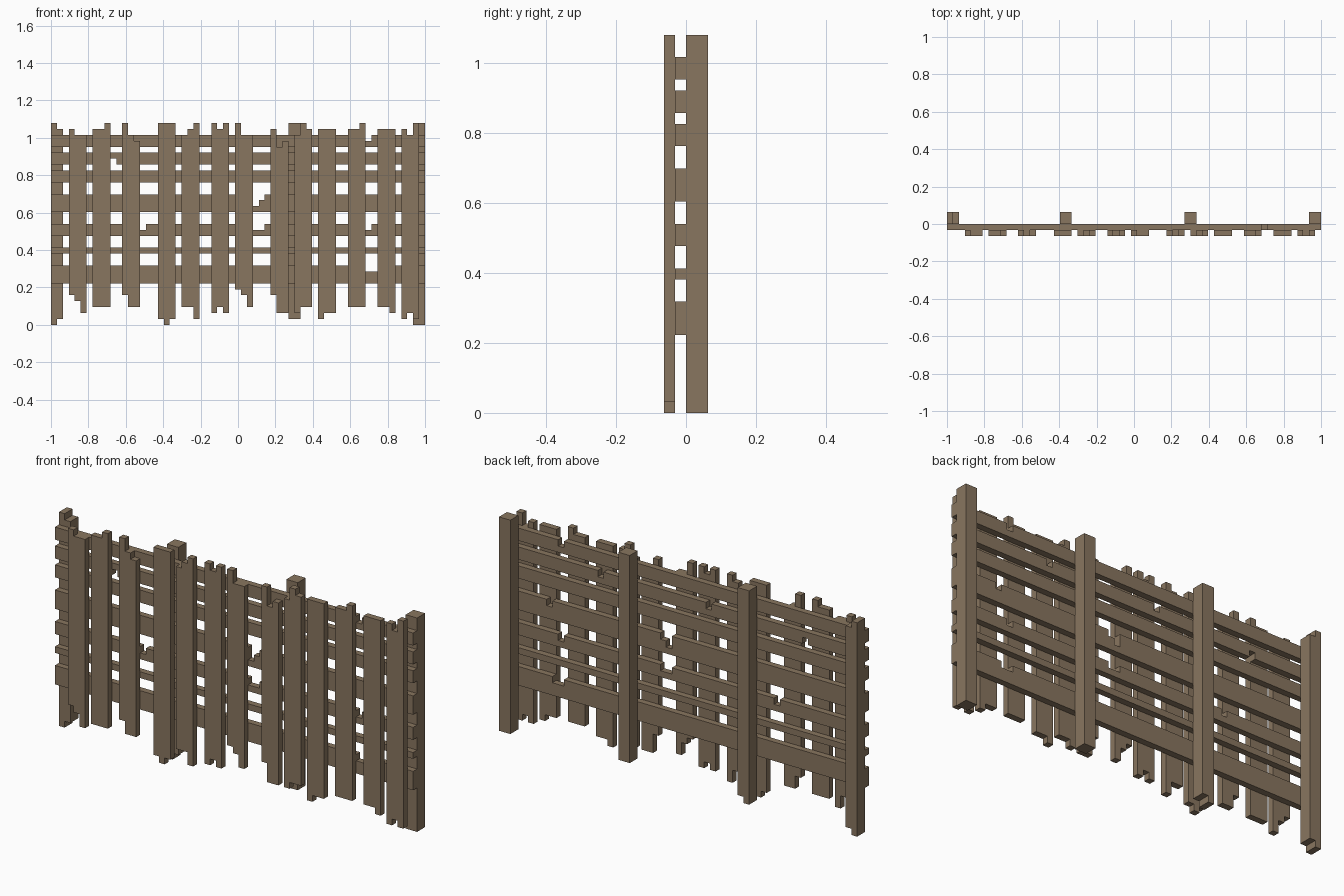
import bpy
import bmesh

if "Cube" in bpy.data.objects:
    bpy.data.objects.remove(bpy.data.objects["Cube"])

U = 2 / 63      # block size
COLUMNS = 63
POST_TOP = 34

wood = bpy.data.materials.new("weathered_wood")
wood.use_nodes = True
wood_color = (0.25, 0.18, 0.115, 1)
wood.diffuse_color = wood_color
bsdf = next(n for n in wood.node_tree.nodes if n.type == "BSDF_PRINCIPLED")
bsdf.inputs["Base Color"].default_value = wood_color
bsdf.inputs["Roughness"].default_value = 0.9


def stepped_edge(start, heights):
    """Corner points of a stepped edge, one height per block column."""
    points = [(start, heights[0])]
    for i in range(1, len(heights)):
        if heights[i] != heights[i - 1]:
            points += [(start + i, heights[i - 1]), (start + i, heights[i])]
    points.append((start + len(heights), heights[-1]))
    return points


def board(name, start, tops, bottoms, front, back):
    """Extrude a board with stepped ends from front to back."""
    outline = stepped_edge(start, bottoms) + stepped_edge(start, tops)[::-1]
    bm = bmesh.new()
    verts = [bm.verts.new((x * U - 1, front * U, z * U)) for x, z in outline]
    face = bm.faces.new(verts)
    result = bmesh.ops.extrude_face_region(bm, geom=[face])
    moved = [v for v in result["geom"] if isinstance(v, bmesh.types.BMVert)]
    bmesh.ops.translate(bm, verts=moved, vec=(0, (back - front) * U, 0))
    bmesh.ops.recalc_face_normals(bm, faces=bm.faces)
    mesh = bpy.data.meshes.new(name)
    bm.to_mesh(mesh)
    bm.free()
    mesh.materials.append(wood)
    obj = bpy.data.objects.new(name, mesh)
    bpy.context.collection.objects.link(obj)


# Upright posts at the back: start column, tops, bottoms
posts = [
    (0, (34, 33), (0, 1)),
    (19, (34, 34), (0, 1)),
    (40, (34, 34), (1, 1)),
    (61, (34, 34), (0, 0)),
]
for i, (start, tops, bottoms) in enumerate(posts):
    board(f"post_{i + 1}", start, tops, bottoms, 0, 2)

# Horizontal rails: bottom, top, chipped columns on the upper and lower edge
rails = [
    (7, 10, {53: 1, 54: 1}, {}),
    (12, 13, {}, {}),
    (15, 17, {15: 1, 34: 1, 35: 1, 53: 1}, {}),
    (19, 22, {34: 2, 35: 1, 55: 1}, {}),
    (24, 26, {}, {}),
    (27, 29, {27: 1, 46: 1}, {10: 1}),
    (30, 32, {53: 1}, {}),
]
for i, (low, high, top_chips, low_chips) in enumerate(rails):
    tops = [high - top_chips.get(c, 0) for c in range(COLUMNS)]
    bottoms = [low + low_chips.get(c, 0) for c in range(COLUMNS)]
    board(f"rail_{i + 1}", 0, tops, bottoms, -1, 0)

# Vertical slats at the front with broken ends
slats = [
    (3, (33, 32, 32), (5, 4, 2)),
    (7, (33, 33, 34), (3, 3, 3)),
    (12, (34, 32, 31), (5, 3, 3)),
    (18, (34, 34, 34), (1, 0, 1)),
    (22, (32, 33, 34), (3, 3, 1)),
    (27, (34, 33, 34), (2, 3, 2)),
    (31, (34, 32, 32), (6, 5, 3)),
    (37, (33, 30, 31), (5, 2, 2)),
    (41, (32, 34, 33), (2, 3, 3)),
    (45, (33, 33, 33), (1, 2, 2)),
    (50, (33, 33, 34), (3, 3, 3)),
    (55, (33, 33, 33), (3, 3, 2)),
    (59, (33, 32, 34), (1, 2, 1)),
]
for i, (start, tops, bottoms) in enumerate(slats):
    board(f"slat_{i + 1}", start, tops, bottoms, -2, -1)
